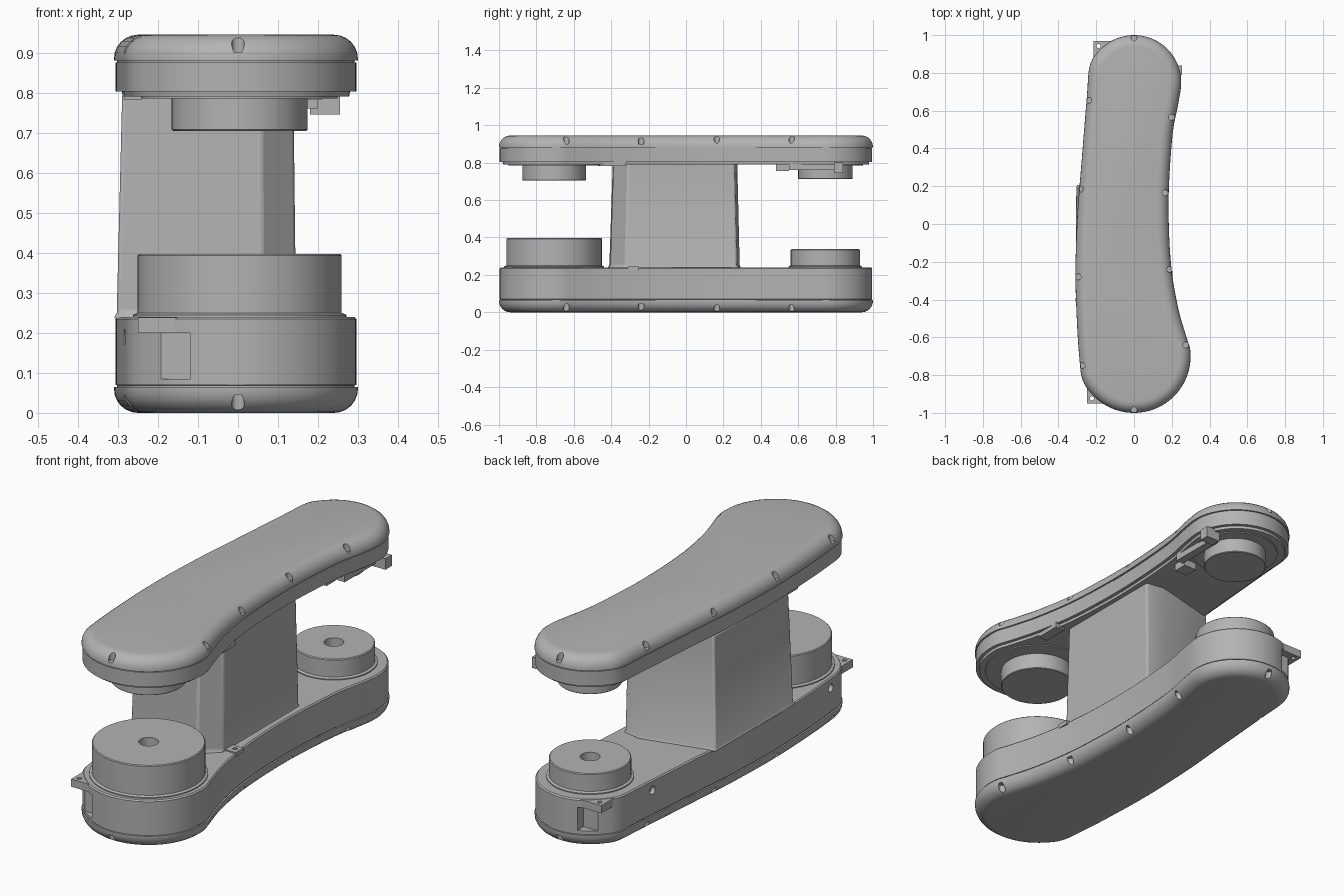
import bpy, bmesh, math
from mathutils import Vector

if "Cube" in bpy.data.objects:
    bpy.data.objects.remove(bpy.data.objects["Cube"])

grey = bpy.data.materials.new("plain grey")
grey.use_nodes = True
grey.diffuse_color = (0.45, 0.45, 0.45, 1)
grey.node_tree.nodes["Principled BSDF"].inputs["Base Color"].default_value = (0.45, 0.45, 0.45, 1)


def finish(name, bm, smooth=True):
    bmesh.ops.recalc_face_normals(bm, faces=bm.faces)
    mesh = bpy.data.meshes.new(name)
    bm.to_mesh(mesh)
    bm.free()
    mesh.materials.append(grey)
    obj = bpy.data.objects.new(name, mesh)
    bpy.context.collection.objects.link(obj)
    if smooth:
        bpy.ops.object.select_all(action="DESELECT")
        obj.select_set(True)
        bpy.context.view_layer.objects.active = obj
        bpy.ops.object.shade_smooth_by_angle(angle=math.radians(30))
    return obj


def add_loft(bm, rings):
    """Skin a stack of rings and close both ends."""
    loops = [[bm.verts.new(p) for p in ring] for ring in rings]
    n = len(loops[0])
    for a, b in zip(loops, loops[1:]):
        for i in range(n):
            j = (i + 1) % n
            bm.faces.new((a[i], a[j], b[j], b[i]))
    bm.faces.new(loops[0][::-1])
    bm.faces.new(loops[-1])


def loft(name, rings):
    bm = bmesh.new()
    add_loft(bm, rings)
    return finish(name, bm)


def circle(x, y, r, z, n=64):
    return [Vector((x + r * math.cos(i * math.tau / n), y + r * math.sin(i * math.tau / n), z)) for i in range(n)]


def lathe(name, x, y, profile):
    return loft(name, [circle(x, y, r, z) for r, z in profile])


def add_box(bm, lo, hi):
    add_loft(bm, [[(lo[0], lo[1], z), (hi[0], lo[1], z), (hi[0], hi[1], z), (lo[0], hi[1], z)]
                  for z in (lo[2], hi[2])])


def cut(target, bm, name):
    cutter = finish(name, bm, False)
    cutter.hide_render = True
    cutter.hide_set(True)
    cutter.display_type = "WIRE"
    mod = target.modifiers.new("cut", "BOOLEAN")
    mod.operation = "DIFFERENCE"
    mod.solver = "EXACT"
    mod.object = cutter


# Curved outline: two round ends joined by a concave and a convex side
def arc(cy, r, start, end, n=9):
    angles = [math.radians(start + (end - start) * i / (n - 1)) for i in range(n)]
    return [Vector((r * math.cos(a), cy + r * math.sin(a))) for a in angles]


concave = [(.275, -.59), (.235, -.45), (.2, -.25), (.185, -.03), (.185, .2), (.205, .48), (.235, .64)]
convex = [(-.25, .67), (-.28, .3), (-.3, .05), (-.31, -.25), (-.303, -.5), (-.29, -.7)]
knots = (arc(-.7, .3, 205, 365) + [Vector(p) for p in concave]
         + arc(.75, .25, 0, 160) + [Vector(p) for p in convex])
outline = []
for i in range(len(knots)):
    a, b, c, d = (knots[(i + k) % len(knots)] for k in (-1, 0, 1, 2))
    for s in range(5):
        t = s / 5
        outline.append(.5 * (2 * b + (c - a) * t + (2 * a - 5 * b + 4 * c - d) * t * t
                             + (3 * b - a - 3 * c + d) * t ** 3))


def inset(d, z):
    ring = []
    for i, p in enumerate(outline):
        t = (outline[(i + 1) % len(outline)] - outline[i - 1]).normalized()
        ring.append(Vector((p.x - t.y * d, p.y + t.x * d, z)))
    return ring


def shell(name, profile):
    return loft(name, [inset(d, z) for d, z in profile])


# Housings: each has a straight body, a thin seam and a rounded cap
R = .06
corner = [(R - R * math.cos(a), R * math.sin(a)) for a in (math.radians(15 * i) for i in range(7))]
cap_profile = [(.008, -.008), (.008, 0), (0, 0)] + [(d, .005 + h) for d, h in corner]
upper_cap = shell("upper_cap", [(d, .88 + h) for d, h in cap_profile])
lower_cap = shell("lower_cap", [(d, .065 - h) for d, h in cap_profile])
upper_body = shell("upper_body", [(.022, .79), (.02, .803), (.004, .803), (.004, .875), (.008, .876)])
lower_body = shell("lower_body", [(.008, .069), (.004, .07), (.004, .234), (.01, .24)])

# Screw slots around both caps
slots = [(0, .985), (-.24, .655), (.2, .565), (-.285, .185), (.165, .165),
         (-.295, -.28), (.19, -.24), (.275, -.64), (-.275, -.75), (0, -.985)]
for cap, low, high, label in ((upper_cap, .9, 1, "upper"), (lower_cap, -.1, .045, "lower")):
    bm = bmesh.new()
    for x, y in slots:
        add_loft(bm, [circle(x, y, .016, z, 16) for z in (low, high)])
    cut(cap, bm, label + "_slot_cutter")

# Pockets under the corner lugs and screw holes in the convex side
bm = bmesh.new()
add_box(bm, (-.265, -1.1, .085), (-.12, -.925, .2))
add_box(bm, (-.23, .93, .085), (-.09, 1.1, .2))
for x, y in ((-.26, .62), (-.29, -.73)):
    ring = circle(0, 0, .02, 0, 16)
    add_loft(bm, [[Vector((x + k, y + p.x, .19 + p.y)) for p in ring] for k in (-.06, .03)])
cut(lower_body, bm, "pocket_cutter")


# Corner lugs, each a drilled plate
def lug(name, x, y, sx, sy, z0, z1, size=.15):
    bm = bmesh.new()
    add_box(bm, (min(x, x + sx * size), min(y, y + sy * size), z0),
            (max(x, x + sx * size), max(y, y + sy * size), z1))
    obj = finish(name, bm, False)
    hole = bmesh.new()
    add_loft(hole, [circle(x + sx * .027, y + sy * .027, .011, z, 16) for z in (z0 - .05, z1 + .05)])
    cut(obj, hole, name + "_hole_cutter")


lug("front_lug", -.25, -.95, 1, 1, .2, .238)
lug("back_lug", -.215, .97, 1, -1, .2, .238)
lug("side_lug", .205, -.25, -1, -1, .225, .246, .06)

# Tapered column between the housings
foot = [(-.303, -.41), (.06, -.405), (.145, -.325), (.145, .27), (.05, .287), (-.3, .2)]
column = loft("column", [[Vector((x * s, y * s, z)) for x, y in foot]
                         for s, z in ((1.03, .235), (1, .25), (.955, .8))])
bevel = column.modifiers.new("soft edges", "BEVEL")
bevel.width = .008
bevel.segments = 2

# Joint drums on the lower housing, with a central bore
def drum(name, y, r, top):
    lathe(name, .004, y, [(r + .012, .23), (r + .012, .245), (r, .25), (r, top - .004),
                          (r - .004, top), (.045, top), (.045, top - .05), (.02, top - .05), (.02, top - .1)])


drum("front_drum", -.705, .255, .397)
drum("back_drum", .745, .185, .337)

# Joint hubs hanging from the upper housing
for name, y, r, bottom, flange in (("front_hub", -.705, .17, .705, .245), ("back_hub", .745, .145, .712, .2)):
    lathe(name, .004, y, [(flange, .8), (flange, .785), (r, .785), (r, bottom + .003), (r - .003, bottom)])

# Small brackets beneath the upper housing
for name, lo, hi in (("latch_block", (.18, .79, .745), (.255, .84, .8)),
                     ("latch_arm", (.16, .55, .76), (.2, .81, .8)),
                     ("latch_tab", (.08, .48, .755), (.15, .55, .8)),
                     ("side_tab", (.16, -.45, .782), (.21, -.32, .81)),
                     ("convex_tab", (-.285, -.47, .782), (-.24, -.36, .81))):
    bm = bmesh.new()
    add_box(bm, lo, hi)
    finish(name, bm, False)
